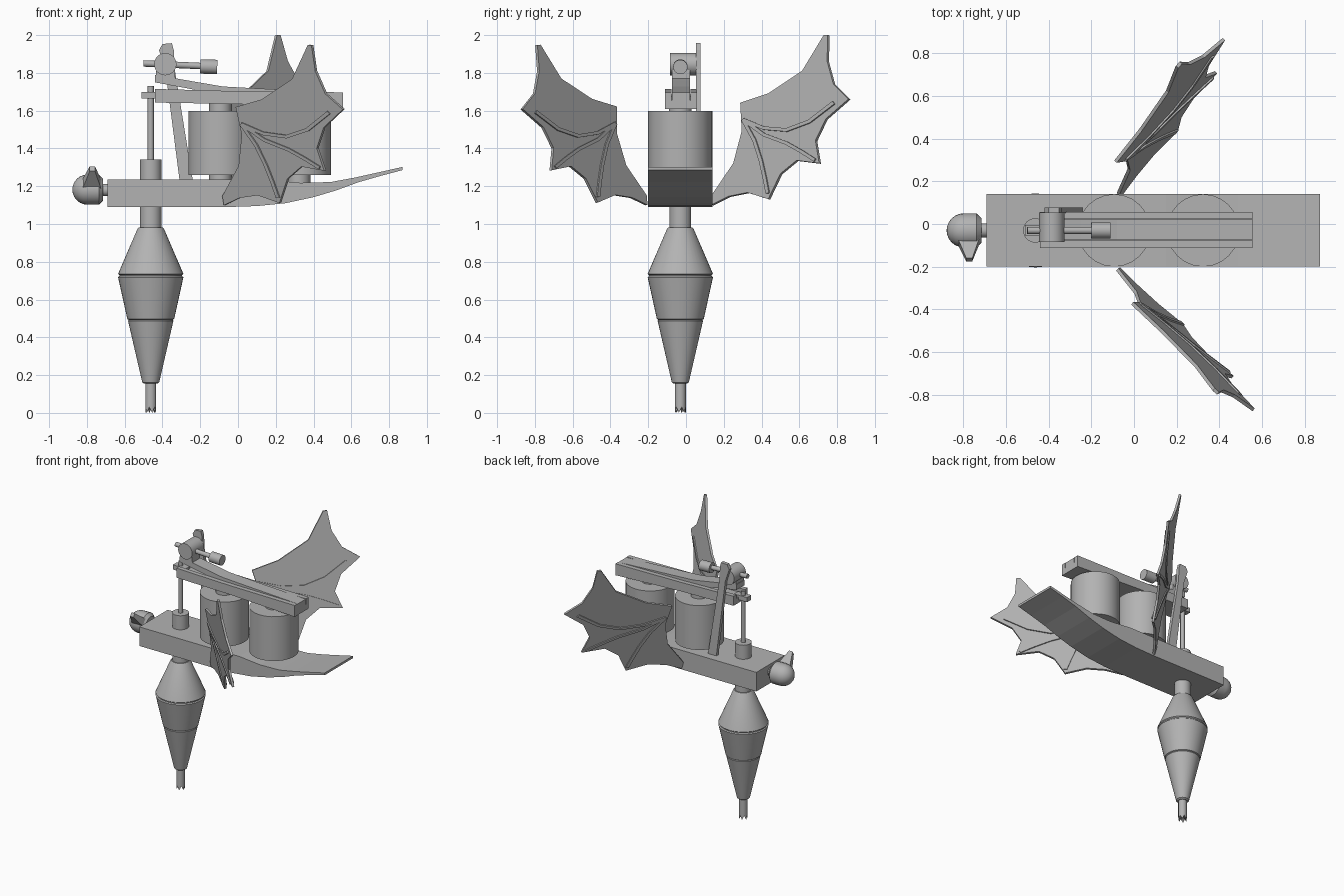
import bpy, bmesh, math
from mathutils import Vector

if "Cube" in bpy.data.objects:
    bpy.data.objects.remove(bpy.data.objects["Cube"])

CY = -0.03          # centre line of the machine
DX = -0.462         # drill axis

grey = bpy.data.materials.new("plain grey")
grey.diffuse_color = (0.45, 0.45, 0.45, 1)
grey.use_nodes = True
grey.node_tree.nodes["Principled BSDF"].inputs["Base Color"].default_value = grey.diffuse_color


def finish(name, bm, smooth=True):
    bmesh.ops.recalc_face_normals(bm, faces=bm.faces[:])
    me = bpy.data.meshes.new(name)
    bm.to_mesh(me)
    bm.free()
    me.materials.append(grey)
    ob = bpy.data.objects.new(name, me)
    bpy.context.collection.objects.link(ob)
    if smooth:
        bpy.ops.object.select_all(action='DESELECT')
        ob.select_set(True)
        bpy.context.view_layer.objects.active = ob
        bpy.ops.object.shade_smooth_by_angle(angle=math.radians(35))
    return ob


def lathe(name, start, axis, profile, seg=32, turn=0.0):
    """Closed solid from (distance, radius) pairs along an axis."""
    axis = Vector(axis).normalized()
    side = axis.orthogonal().normalized()
    other = axis.cross(side)
    bm = bmesh.new()
    rings = []
    for d, r in profile:
        rings.append([bm.verts.new(Vector(start) + axis * d
                      + side * r * math.cos(a) + other * r * math.sin(a))
                      for a in (turn + 2 * math.pi * i / seg for i in range(seg))])
    for a, b in zip(rings, rings[1:]):
        for i in range(seg):
            j = (i + 1) % seg
            bm.faces.new((a[i], a[j], b[j], b[i]))
    bm.faces.new(rings[0])
    bm.faces.new(rings[-1])
    return finish(name, bm)


def prism(name, pts, y0, y1):
    """Side profile in x, z extruded along y."""
    bm = bmesh.new()
    f = bm.faces.new([bm.verts.new((x, y0, z)) for x, z in pts])
    ext = bmesh.ops.extrude_face_region(bm, geom=[f])
    for v in ext["geom"]:
        if isinstance(v, bmesh.types.BMVert):
            v.co.y = y1
    return finish(name, bm, False)


def sheet(name, pts, frame, thick, border=0.0):
    """Flat plate on a slanted plane; a border width leaves only the rim."""
    origin, u, v = (Vector(p) for p in frame)
    n = u.cross(v).normalized()
    bm = bmesh.new()
    f = bm.faces.new([bm.verts.new(origin + u * a + v * b - n * thick / 2)
                      for a, b in pts])
    if border:
        bmesh.ops.inset_region(bm, faces=[f], thickness=border, use_even_offset=True)
        bmesh.ops.delete(bm, geom=[f], context='FACES_ONLY')
    ext = bmesh.ops.extrude_face_region(bm, geom=bm.faces[:])
    for e in ext["geom"]:
        if isinstance(e, bmesh.types.BMVert):
            e.co += n * thick
    return finish(name, bm, False)


# hull with upswept tail
prism("hull", [(-.69, 1.09), (-.05, 1.09), (.1, 1.095), (.25, 1.11), (.4, 1.142),
               (.52, 1.178), (.64, 1.222), (.76, 1.256), (.87, 1.285), (.87, 1.302),
               (.76, 1.277), (.62, 1.246), (.49, 1.222), (.33, 1.218), (.15, 1.235),
               (-.69, 1.235)], -.2, .14)

# two tanks with necks
for i, x in enumerate((-.093, .323)):
    lathe(f"tank_{i}", (x, CY, 0), (0, 0, 1), [(1.26, .17), (1.597, .17)], 24)
    lathe(f"tank_neck_{i}", (x, CY, 0), (0, 0, 1), [(1.2, .06), (1.66, .06)])

# channel beam over the tanks: floor and two rails
low = [(-.44, 1.643), (0, 1.635), (.555, 1.61)]
prism("beam_floor", low + [(.555, 1.655), (0, 1.675), (-.44, 1.685)], -.112, .057)
for i, (a, b) in enumerate(((-.112, -.078), (.023, .057))):
    prism(f"beam_rail_{i}", low + [(.555, 1.697), (0, 1.703), (-.44, 1.715)], a, b)

# rocker arm lying in the channel
prism("rocker_arm", [(-.44, 1.75), (-.25, 1.715), (-.08, 1.675), (.555, 1.645),
                     (.555, 1.695), (.1, 1.718), (-.08, 1.728), (-.25, 1.757),
                     (-.44, 1.79)], -.075, .02)

# pivot hub, its foot, crank rod and counterweight
lathe("pivot_hub", (-.385, -.085, 1.846), (0, 1, 0), [(0, .059), (.14, .059)])
prism("hub_foot", [(-.44, 1.755), (-.33, 1.735), (-.335, 1.83), (-.43, 1.83)], -.075, .02)
lathe("crank_rod", (-.5, CY, 1.85), (1, 0, -.045), [(0, .017), (.32, .017)], 16)
lathe("counterweight", (-.2, CY, 1.834), (1, 0, -.03), [(0, .038), (.09, .038)], 24)

# slanted stay behind the beam
prism("stay", [(-.31, 1.235), (-.24, 1.235), (-.335, 1.82), (-.34, 1.92), (-.35, 1.957),
               (-.4, 1.953), (-.418, 1.92), (-.385, 1.82)], .052, .078)

# pump rod, its cross pin and the collar through the hull
lathe("pump_rod", (DX, CY, 0), (0, 0, 1), [(1.3, .016), (1.73, .016)], 16)
prism("cross_pin", [(-.51, 1.665), (-.4, 1.665), (-.4, 1.7), (-.51, 1.7)], -.055, -.005)
lathe("collar", (DX, CY, 0), (0, 0, 1), [(.97, .057), (1.342, .057)])

# stepped drill cone
lathe("drill", (DX, CY, 0), (0, 0, 1),
      [(.155, .035), (.162, .045), (.487, .12), (.493, .117), (.497, .124), (.718, .173),
       (.724, .166), (.73, .166), (.736, .173), (.975, .07), (.982, .064)], 40)

# toothed drill bit
bit = lathe("drill_bit", (DX, CY, 0), (0, 0, 1), [(0, .03), (.05, .03), (.17, .03)], 12)
bm = bmesh.new()
bm.from_mesh(bit.data)
cap = min(bm.faces, key=lambda f: f.calc_center_median().z)
for i, v in enumerate(list(cap.verts)):
    v.co.z = .032 if i % 2 else 0
hub = bmesh.ops.poke(bm, faces=[cap])["verts"][0]
hub.co.z = .035
bm.to_mesh(bit.data)
bm.free()

# domed figurehead with neck and beak
dome = [(.081 * (1 - math.cos(t)), .08 * math.sin(t))
        for t in (math.radians(a) for a in (3, 15, 30, 45, 60, 75, 90))]
lathe("head", (-.877, CY, 1.182), (1, 0, 0), dome + [(.14, .08), (.162, .058)], 24)
lathe("head_neck", (-.73, CY, 1.18), (1, 0, 0), [(0, .033), (.06, .033)], 16)
bm = bmesh.new()
base = [bm.verts.new(p) for p in ((-.83, -.055, 1.225), (-.72, -.055, 1.225),
                                  (-.72, -.085, 1.17), (-.83, -.085, 1.17))]
tip = [bm.verts.new(p) for p in ((-.785, -.16, 1.305), (-.757, -.16, 1.305),
                                 (-.757, -.175, 1.28), (-.785, -.175, 1.28))]
bm.faces.new(base)
bm.faces.new(tip)
for i in range(4):
    j = (i + 1) % 4
    bm.faces.new((base[i], base[j], tip[j], tip[i]))
finish("beak", bm, False)

# bat wings: scalloped rim, thin membrane, curved finger ribs
outline = [(0, 0), (0, .05), (.115, .22), (.16, .39), (.152, .54), (.3, .59),
           (.48, .71), (.595, .9), (.615, .9), (.612, .76), (.645, .64), (.725, .56),
           (.605, .455), (.55, .34), (.57, .22), (.45, .235), (.365, .165),
           (.3, .03), (.19, .065), (.09, .045)]
fingers = [[(.17, .45), (.28, .405), (.4, .395), (.52, .44), (.65, .54)],
           [(.17, .45), (.28, .37), (.4, .325), (.48, .28), (.55, .235)],
           [(.17, .45), (.23, .34), (.265, .23), (.285, .14), (.3, .06)]]
planes = {"back": ((-.06, .14, 1.1), (.896, 1, 0), (-.302, 0, 1)),
          "front": ((-.07, -.21, 1.1), (.997, -.869, -.057), (-.166, -.0535, .98))}


def strip(path, half):
    left, right = [], []
    for i, p in enumerate(path):
        d = Vector(path[min(i + 1, len(path) - 1)]) - Vector(path[max(i - 1, 0)])
        n = Vector((-d.y, d.x)).normalized() * half
        left.append(Vector(p) + n)
        right.append(Vector(p) - n)
    return left + right[::-1]


for side, plane in planes.items():
    sheet(f"{side}_wing_rim", outline, plane, .04, .025)
    sheet(f"{side}_wing_membrane", outline, plane, .016)
    for i, path in enumerate(fingers):
        sheet(f"{side}_wing_rib_{i}", strip(path, .009), plane, .032)
